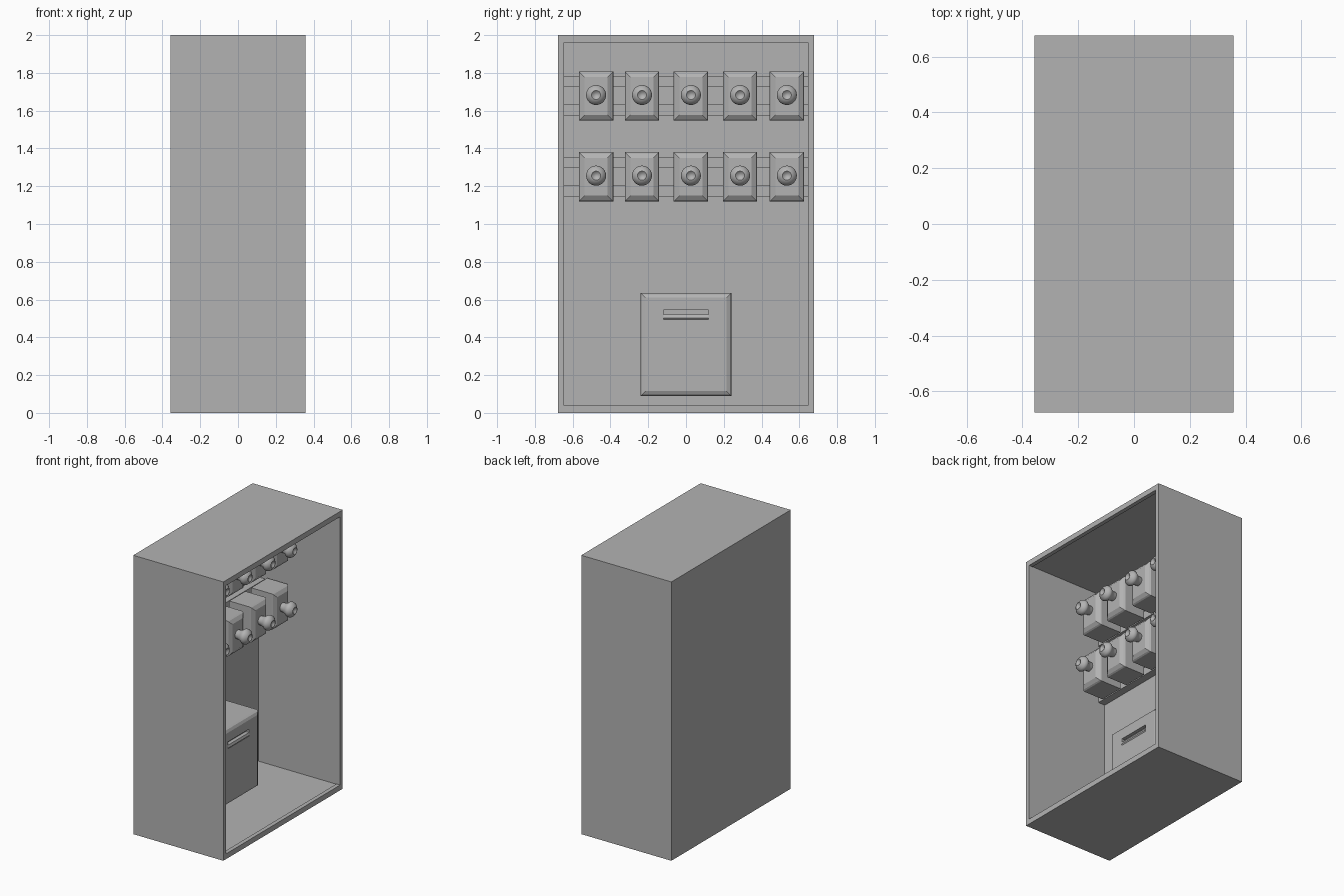
import bpy, bmesh, math
from mathutils import Vector

if "Cube" in bpy.data.objects:
    bpy.data.objects.remove(bpy.data.objects["Cube"])

grey = bpy.data.materials.new("dark_grey")
grey.diffuse_color = (0.45, 0.45, 0.45, 1)
grey.use_nodes = True
grey.node_tree.nodes["Principled BSDF"].inputs["Base Color"].default_value = grey.diffuse_color


def finish(bm, name, smooth=False):
    bmesh.ops.recalc_face_normals(bm, faces=bm.faces)
    me = bpy.data.meshes.new(name)
    bm.to_mesh(me)
    bm.free()
    me.materials.append(grey)
    ob = bpy.data.objects.new(name, me)
    bpy.context.collection.objects.link(ob)
    if smooth:
        bpy.ops.object.select_all(action='DESELECT')
        ob.select_set(True)
        bpy.context.view_layer.objects.active = ob
        bpy.ops.object.shade_smooth_by_angle(angle=math.radians(35))
    return ob


def stacked(name, sections):
    """Loft rectangles along x: each section is (x, y0, y1, z0, z1)."""
    bm = bmesh.new()
    rings = [[bm.verts.new((x, y, z)) for y, z in ((a, c), (b, c), (b, d), (a, d))]
             for x, a, b, c, d in sections]
    for r, s in zip(rings, rings[1:]):
        for i in range(4):
            j = (i + 1) % 4
            bm.faces.new((r[i], r[j], s[j], s[i]))
    bm.faces.new(rings[0])
    bm.faces.new(rings[-1])
    return finish(bm, name)


def lathe_x(name, profile, y, z, n=24):
    """Revolve (x, radius) points around an x-directed axis."""
    bm = bmesh.new()
    vs = [bm.verts.new((x, y + r, z)) for x, r in profile]
    es = [bm.edges.new(p) for p in zip(vs, vs[1:])]
    bmesh.ops.spin(bm, geom=vs + es, cent=(0, y, z), axis=(1, 0, 0),
                   angle=math.tau, steps=n, use_duplicate=False)
    bmesh.ops.remove_doubles(bm, verts=bm.verts, dist=1e-5)
    return finish(bm, name, True)


def extrude_y(name, profile, y0, y1):
    """Extrude an (x, z) outline along y."""
    bm = bmesh.new()
    f = bm.faces.new([bm.verts.new((x, y0, z)) for x, z in profile])
    g = bmesh.ops.extrude_face_region(bm, geom=[f])
    bmesh.ops.translate(bm, vec=Vector((0, y1 - y0, 0)),
                        verts=[v for v in g['geom'] if isinstance(v, bmesh.types.BMVert)])
    return finish(bm, name)


# Open cabinet: outer shell, front lip, slightly wider inner cavity
stacked("cabinet", [
    (-0.3575, -0.6765, 0.6765, 0, 2),
    (0.3575, -0.6765, 0.6765, 0, 2),
    (0.3575, -0.647, 0.647, 0.038, 1.962),
    (0.328, -0.647, 0.647, 0.038, 1.962),
    (0.328, -0.652, 0.652, 0.033, 1.967),
    (-0.295, -0.652, 0.652, 0.033, 1.967)])

KNOB = [(-0.03, 0.0), (-0.03, 0.03), (0.0, 0.033), (0.02, 0.04), (0.034, 0.051),
        (0.046, 0.053), (0.06, 0.048), (0.076, 0.03), (0.078, 0.024),
        (0.074, 0.019), (0.068, 0.011), (0.066, 0.0)]

# Two rows: stepped rail, five boxes, a knob on each box
for row, zc in (("upper", 1.677), ("lower", 1.25)):
    extrude_y(row + "_rail", [
        (-0.3, zc - 0.105), (-0.24, zc - 0.105), (-0.24, zc - 0.048),
        (-0.195, zc - 0.048), (-0.195, zc + 0.053), (-0.24, zc + 0.053),
        (-0.24, zc + 0.105), (-0.3, zc + 0.105)], -0.65, 0.65)
    for k, yc in enumerate((-0.476, -0.233, 0.026, 0.286, 0.534), 1):
        def sec(x, d):
            return (x, yc - 0.091 + d, yc + 0.091 - d, zc - 0.13 + d, zc + 0.13 - d)
        stacked(f"{row}_box_{k}", [sec(-0.212, 0.006), sec(-0.206, 0), sec(-0.046, 0),
                                   sec(-0.036, 0.006), sec(-0.02, 0.03)])
        lathe_x(f"{row}_knob_{k}", KNOB, yc, zc + 0.006)

# Lower bin with bevelled front
bin_body = stacked("bin", [
    (-0.3, -0.24, 0.24, 0.09, 0.635),
    (-0.018, -0.24, 0.24, 0.09, 0.635),
    (-0.006, -0.233, 0.233, 0.097, 0.628),
    (0.003, -0.215, 0.215, 0.115, 0.61)])

# Handle slot cut into the bin front, with a small pull bar at its lower edge
cutter = stacked("slot_cutter", [(-0.022, -0.12, 0.12, 0.495, 0.545),
                                 (0.05, -0.12, 0.12, 0.495, 0.545)])
cutter.hide_render = True
cutter.hide_viewport = True
m = bin_body.modifiers.new("slot", 'BOOLEAN')
m.object = cutter
m.operation = 'DIFFERENCE'
m.solver = 'EXACT'
extrude_y("bin_handle", [(-0.024, 0.494), (0.001, 0.494), (0.008, 0.503),
                         (0.002, 0.52), (-0.024, 0.522)], -0.12, 0.12)
